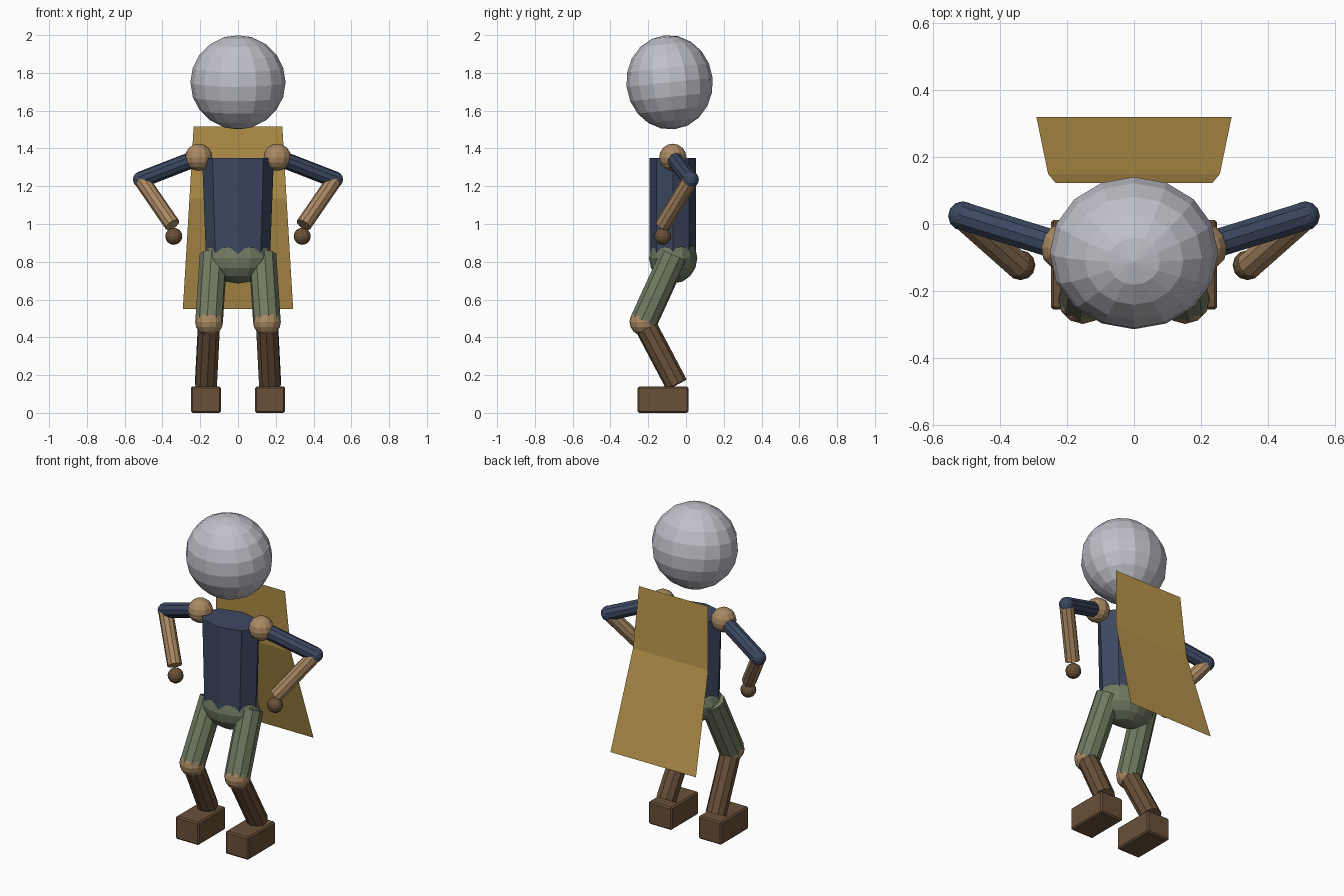
import bpy, bmesh, math
from mathutils import Vector, Matrix

if "Cube" in bpy.data.objects:
    bpy.data.objects.remove(bpy.data.objects["Cube"])


def material(name, rgb):
    m = bpy.data.materials.new(name)
    m.diffuse_color = (*rgb, 1)
    m.use_nodes = True
    m.node_tree.nodes["Principled BSDF"].inputs["Base Color"].default_value = m.diffuse_color
    return m


GREY = material("pale_grey", (0.53, 0.53, 0.59))
NAVY = material("navy_cloth", (0.045, 0.065, 0.12))
GREEN = material("moss_green", (0.165, 0.195, 0.12))
TAN = material("tan_skin", (0.40, 0.25, 0.125))
BROWN = material("brown_leather", (0.14, 0.08, 0.04))
GOLD = material("gold_cloth", (0.48, 0.30, 0.07))


def add(name, bm, mat):
    mesh = bpy.data.meshes.new(name)
    bm.to_mesh(mesh)
    bm.free()
    mesh.materials.append(mat)
    ob = bpy.data.objects.new(name, mesh)
    bpy.context.collection.objects.link(ob)
    return ob


def ball(name, centre, radii, mat, seg=12, rings=8, tilt=0):
    bm = bmesh.new()
    bmesh.ops.create_uvsphere(bm, u_segments=seg, v_segments=rings, radius=1)
    m = (Matrix.Translation(centre) @ Matrix.Rotation(math.radians(tilt), 4, 'X')
         @ Matrix.Diagonal((*radii, 1)))
    bm.transform(m)
    return add(name, bm, mat)


def limb(name, start, end, r, mat, sides=10):
    """Capped cylinder running between two points."""
    a, b = Vector(start), Vector(end)
    d = b - a
    bm = bmesh.new()
    bmesh.ops.create_cone(bm, cap_ends=True, segments=sides, radius1=r, radius2=r,
                          depth=d.length)
    rot = d.to_track_quat('Z', 'Y').to_matrix().to_4x4()
    bm.transform(Matrix.Translation((a + b) / 2) @ rot)
    return add(name, bm, mat)


# Head, slightly tipped forward
ball("head", (0, -0.087, 1.75), (0.252, 0.229, 0.25), GREY, 16, 10, tilt=6)

# Eight-sided torso, slightly wider at the shoulders
bm = bmesh.new()
bmesh.ops.create_cone(bm, cap_ends=True, segments=8, radius1=1, radius2=1, depth=0.52)
for v in bm.verts:
    v.co.x *= 0.19 if v.co.z > 0 else 0.17
    v.co.y *= 0.122
bm.transform(Matrix.Translation((0, -0.07, 1.09)))
add("torso", bm, NAVY)

# Pelvis
ball("pelvis", (0, -0.068, 0.82), (0.18, 0.128, 0.135), GREEN, 16, 8)

# Arms with hands on hips, and bent legs
for side, s in (("left", 1), ("right", -1)):
    shoulder = (s * 0.208, -0.07, 1.353)
    elbow = (s * 0.512, 0.024, 1.235)
    wrist = (s * 0.347, -0.122, 0.995)
    ball(f"{side}_shoulder", shoulder, (0.072,) * 3, TAN)
    limb(f"{side}_upper_arm", shoulder, elbow, 0.044, NAVY)
    ball(f"{side}_elbow", elbow, (0.044,) * 3, NAVY)
    limb(f"{side}_forearm", elbow, wrist, 0.042, TAN)
    ball(f"{side}_hand", (s * 0.34, -0.123, 0.935), (0.045,) * 3, BROWN)

    knee = (s * 0.153, -0.225, 0.482)
    limb(f"{side}_thigh", (s * 0.13, -0.065, 0.832), knee, 0.074, GREEN)
    ball(f"{side}_knee", knee, (0.074,) * 3, TAN)
    limb(f"{side}_shin", knee, (s * 0.17, -0.05, 0.15), 0.06, BROWN)

    # Block foot with softened edges
    bm = bmesh.new()
    bmesh.ops.create_cube(bm, size=1)
    bm.transform(Matrix.Translation((s * 0.17, -0.122, 0.07))
                 @ Matrix.Diagonal((0.158, 0.268, 0.14, 1)))
    bmesh.ops.bevel(bm, geom=bm.edges[:], offset=0.008, segments=1, affect='EDGES')
    add(f"{side}_foot", bm, BROWN)

# Cape: a thin sheet with one fold across it
bm = bmesh.new()
rows = [(0.235, 0.123, 1.515), (0.257, 0.15, 1.135), (0.292, 0.32, 0.55)]
pairs = [(bm.verts.new((-x, y, z)), bm.verts.new((x, y, z))) for x, y, z in rows]
for (a, b), (c, d) in zip(pairs, pairs[1:]):
    bm.faces.new((b, a, c, d))
bm.normal_update()
if bm.faces[:][0].normal.y < 0:
    bmesh.ops.reverse_faces(bm, faces=bm.faces[:])
add("cape", bm, GOLD)
